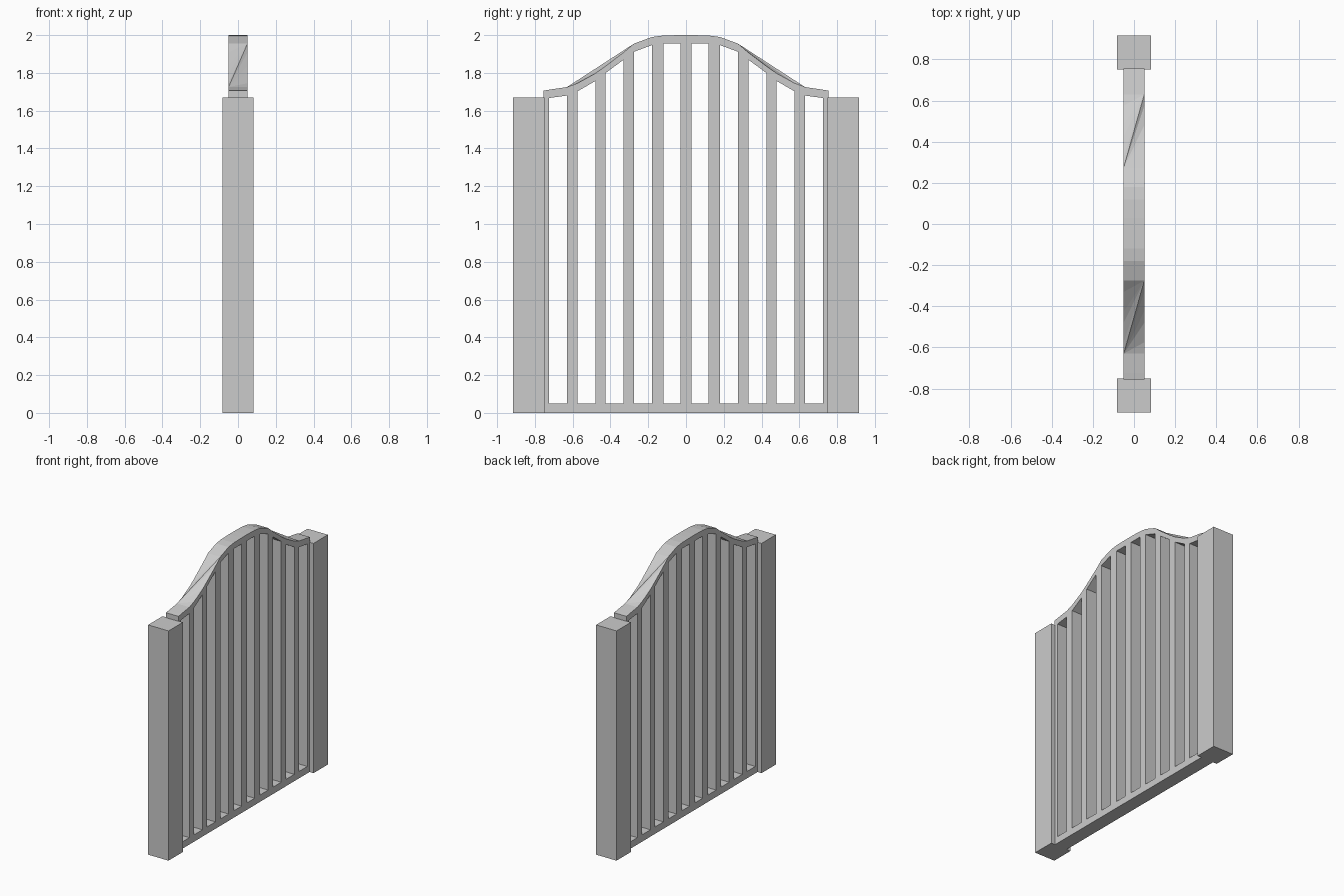
import bpy, bmesh

if "Cube" in bpy.data.objects:
    bpy.data.objects.remove(bpy.data.objects["Cube"])

# One plain grey for the whole gate
grey = bpy.data.materials.new("grey_metal")
grey.diffuse_color = (0.6, 0.6, 0.6, 1)
grey.use_nodes = True
grey.node_tree.nodes["Principled BSDF"].inputs["Base Color"].default_value = grey.diffuse_color

HALF = 0.05  # half thickness of the gate leaf

# Half profile of the arched rail: y, underside z, top z
ARCH = [(0.0, 1.955, 2.0), (0.03, 1.955, 2.0), (0.12, 1.955, 1.998),
        (0.18, 1.947, 1.99), (0.275, 1.912, 1.955), (0.33, 1.87, 1.908),
        (0.425, 1.80, 1.836), (0.48, 1.757, 1.797), (0.575, 1.702, 1.745),
        (0.63, 1.68, 1.725), (0.725, 1.667, 1.711), (0.755, 1.663, 1.706)]
CHORD_IN, CHORD_OUT = 4, 9  # stretch of the top skin bridged by a diagonal


def finish(bm, name):
    bmesh.ops.remove_doubles(bm, verts=bm.verts, dist=0.0001)
    bmesh.ops.recalc_face_normals(bm, faces=bm.faces)
    mesh = bpy.data.meshes.new(name)
    bm.to_mesh(mesh)
    bm.free()
    mesh.materials.append(grey)
    obj = bpy.data.objects.new(name, mesh)
    bpy.context.collection.objects.link(obj)
    return obj


def prism(name, outline, half):
    """Extrude a (y, z) outline symmetrically across x."""
    bm = bmesh.new()
    face = bm.faces.new([bm.verts.new((-half, y, z)) for y, z in outline])
    ext = bmesh.ops.extrude_face_region(bm, geom=[face])["geom"]
    bmesh.ops.translate(bm, vec=(2 * half, 0, 0),
                        verts=[v for v in ext if isinstance(v, bmesh.types.BMVert)])
    return finish(bm, name)


def box(name, y0, y1, z0, z1, half):
    return prism(name, [(y0, z0), (y1, z0), (y1, z1), (y0, z1)], half)


# Arched top rail: two halves, each a half turn of the other
bm = bmesh.new()
for s in (1, -1):
    top = {k: [bm.verts.new((k * s * HALF, s * y, t)) for y, b, t in ARCH] for k in (1, -1)}
    low = {k: [bm.verts.new((k * s * HALF, s * y, b)) for y, b, t in ARCH] for k in (1, -1)}
    for i in range(len(ARCH) - 1):
        j = i + 1
        bm.faces.new((low[1][i], low[1][j], low[-1][j], low[-1][i]))
        for k in (1, -1):
            bm.faces.new((top[k][i], top[k][j], low[k][j], low[k][i]))
        if CHORD_IN <= i < CHORD_OUT:
            # two fans meeting on the diagonal
            if i < CHORD_OUT:
                bm.faces.new((top[1][CHORD_OUT], top[-1][i], top[-1][j])) 
                bm.faces.new((top[-1][CHORD_IN], top[1][i], top[1][j]))
        else:
            bm.faces.new((top[1][i], top[1][j], top[-1][j], top[-1][i]))
    bm.faces.new((top[1][-1], top[-1][-1], low[-1][-1], low[1][-1]))
finish(bm, "arched_top_rail")

# Bottom rail
box("bottom_rail", -0.755, 0.755, 0.0, 0.05, HALF)

# Centre bar
box("centre_bar", -0.03, 0.03, 0.05, ARCH[0][1], HALF)

# Side posts, edge stiles and the bars cut to the slope of the arch
for s, side in ((-1, "front"), (1, "back")):
    box(f"{side}_post", s * 0.75, s * 0.915, 0.0, 1.67, 0.082)
    for n, i in enumerate((2, 4, 6, 8, 10)):
        (y0, z0, _), (y1, z1, _) = ARCH[i], ARCH[i + 1]
        name = f"{side}_edge_stile" if i == 10 else f"{side}_bar_{n + 1}"
        prism(name, [(s * y0, 0.05), (s * y1, 0.05), (s * y1, z1), (s * y0, z0)], HALF)
